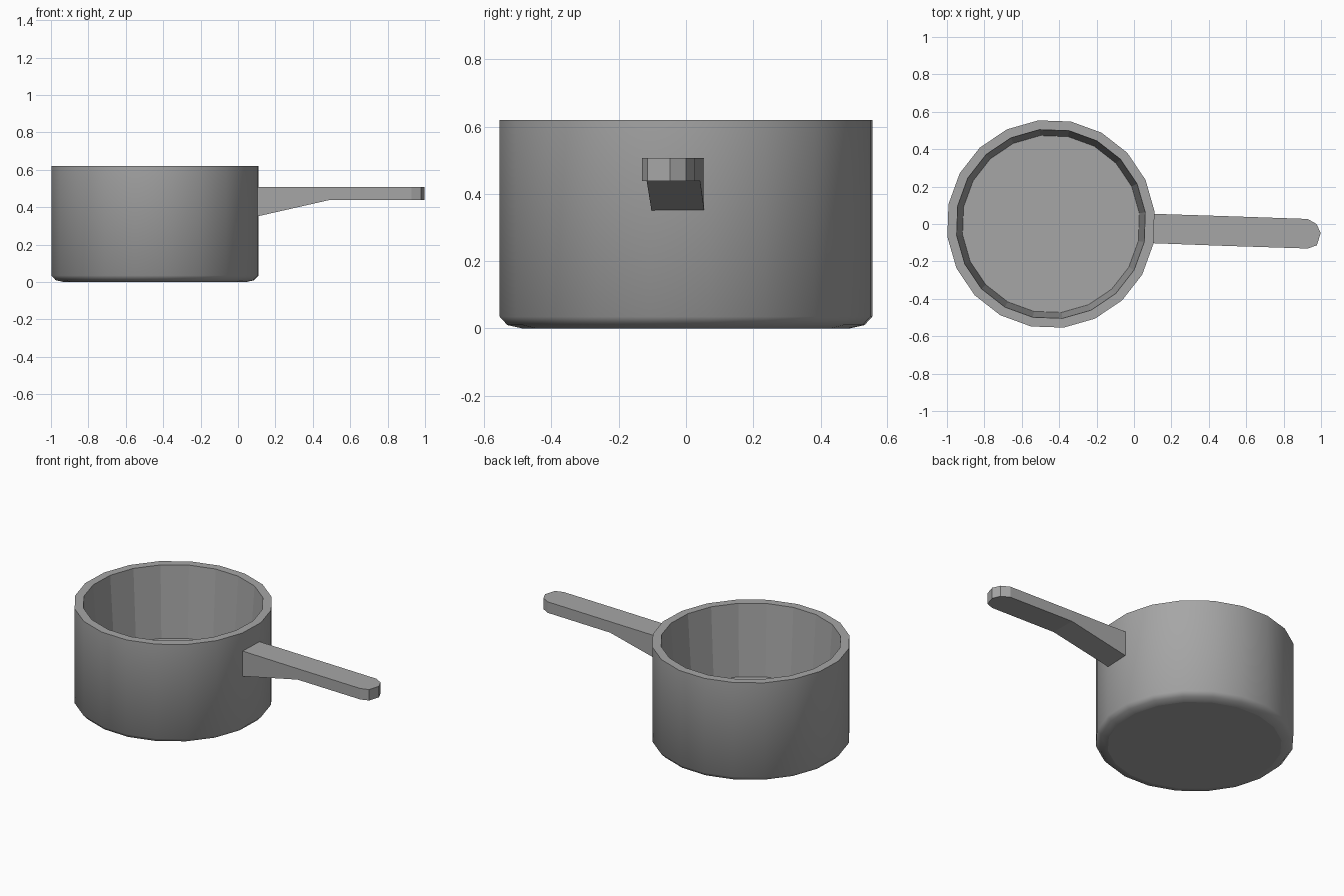
import bpy
import bmesh
import math

cube = bpy.data.objects.get("Cube")
if cube:
    bpy.data.objects.remove(cube, do_unlink=True)

SIDES = 20
TURN = math.radians(7)
CENTRE_X = -0.444

metal = bpy.data.materials.new("grey metal")
metal.use_nodes = True
GREY = (0.38, 0.38, 0.38, 1)
metal.diffuse_color = GREY
metal.node_tree.nodes["Principled BSDF"].inputs["Base Color"].default_value = GREY


def add_object(name, bm):
    bmesh.ops.recalc_face_normals(bm, faces=bm.faces)
    mesh = bpy.data.meshes.new(name)
    bm.to_mesh(mesh)
    bm.free()
    mesh.materials.append(metal)
    obj = bpy.data.objects.new(name, mesh)
    bpy.context.collection.objects.link(obj)
    return obj


def ring(bm, radius, z):
    angles = [TURN + i * math.tau / SIDES for i in range(SIDES)]
    return [bm.verts.new((CENTRE_X + radius * math.cos(a), radius * math.sin(a), z))
            for a in angles]


# Pot: rounded base, straight outside, rim, tapering inside, thick floor
profile = [(0.49, 0), (0.535, 0.01), (0.558, 0.035), (0.558, 0.62),
           (0.508, 0.62), (0.476, 0.18)]
bm = bmesh.new()
rings = [ring(bm, r, z) for r, z in profile]
for level, (low, high) in enumerate(zip(rings, rings[1:])):
    for i in range(SIDES):
        j = (i + 1) % SIDES
        face = bm.faces.new((low[i], low[j], high[j], high[i]))
        face.smooth = level < 3  # only the outside is smooth
bm.faces.new(rings[0])
bm.faces.new(rings[-1])
for edge in bm.edges:
    # keep the rim and inside corners crisp
    if any(not f.smooth for f in edge.link_faces):
        edge.smooth = False
add_object("pot", bm)

# Handle: side profile with a wedge underneath, rounded tip, slight sideways slant
TOP, UNDER = 0.507, 0.439
stations = [(0.085, 0.055, -0.102, 0.347), (0.49, 0.042, -0.117, UNDER),
            (0.928, 0.027, -0.131, UNDER)]
tip = [(0.976, 0.0), (0.998, -0.048), (0.978, -0.114)]
left = [(x, a, z) for x, a, b, z in stations]
right = [(x, b, z) for x, a, b, z in reversed(stations)]
outline = left + [(x, y, UNDER) for x, y in tip] + right
bm = bmesh.new()
upper = [bm.verts.new((x, y, TOP)) for x, y, z in outline]
lower = [bm.verts.new(p) for p in outline]
count = len(outline)
for i in range(count):
    j = (i + 1) % count
    bm.faces.new((upper[i], upper[j], lower[j], lower[i]))
bm.faces.new(upper)
bm.faces.new((lower[0], lower[1], lower[-2], lower[-1]))  # sloping wedge
bm.faces.new(lower[1:-1])                                 # level underside
add_object("handle", bm)
